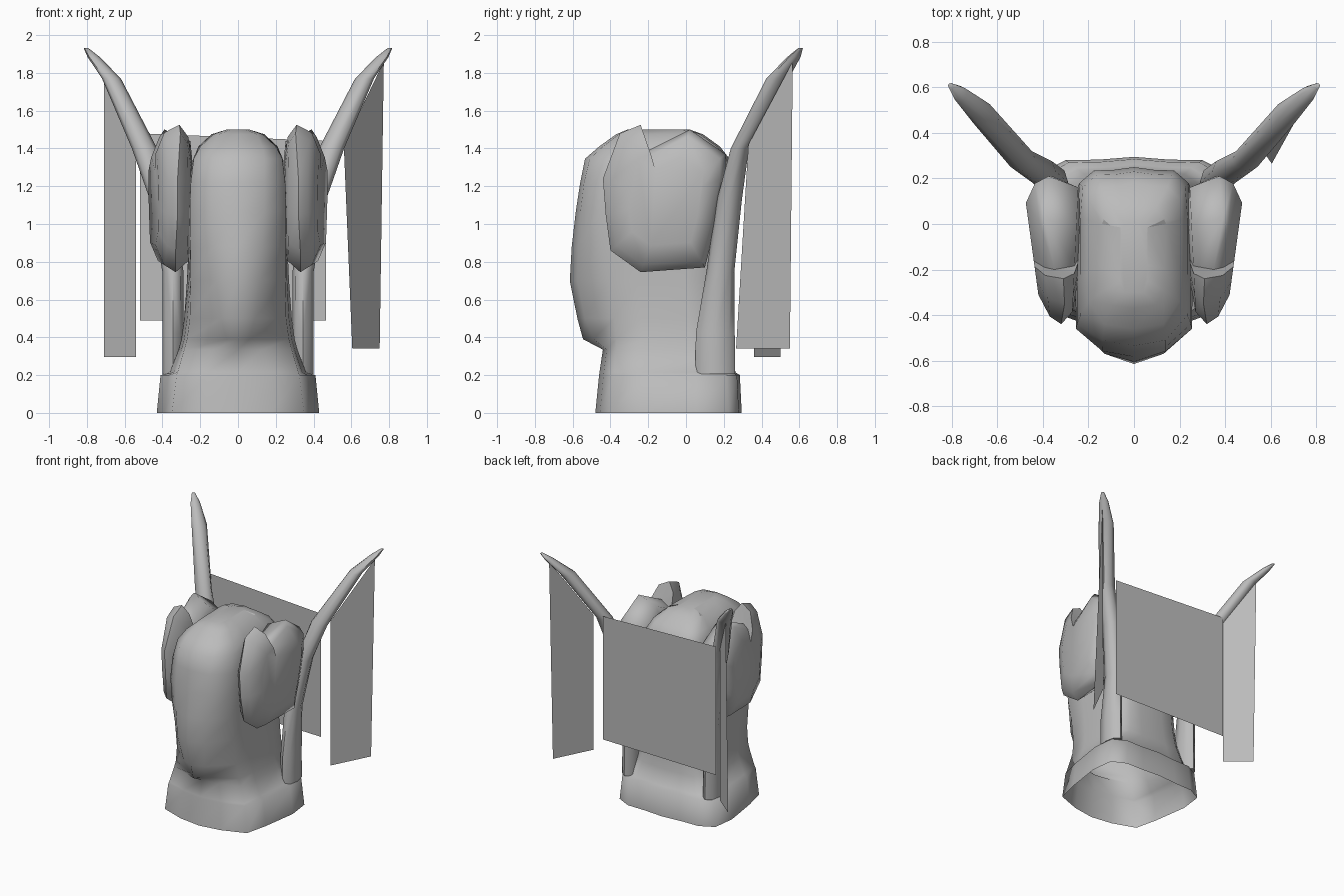
import bpy, bmesh, math

if "Cube" in bpy.data.objects:
    bpy.data.objects.remove(bpy.data.objects["Cube"])

grey = bpy.data.materials.new("stone_grey")
grey.diffuse_color = (0.5, 0.5, 0.5, 1)
grey.use_nodes = True
grey.node_tree.nodes["Principled BSDF"].inputs["Base Color"].default_value = grey.diffuse_color


def make(name, rings, angle=40, bottom=True):
    """Skin a stack of closed rings that share one point count."""
    bm = bmesh.new()
    loops = [[bm.verts.new(p) for p in r] for r in rings]
    n = len(loops[0])
    for a, b in zip(loops, loops[1:]):
        for i in range(n):
            j = (i + 1) % n
            bm.faces.new((a[i], a[j], b[j], b[i]))
    if bottom:
        bm.faces.new(loops[0])
    bm.faces.new(loops[-1])
    bmesh.ops.recalc_face_normals(bm, faces=bm.faces)
    return finish(name, bm, angle)


def finish(name, bm, angle):
    me = bpy.data.meshes.new(name)
    bm.to_mesh(me)
    bm.free()
    ob = bpy.data.objects.new(name, me)
    bpy.context.collection.objects.link(ob)
    me.materials.append(grey)
    bpy.ops.object.select_all(action='DESELECT')
    bpy.context.view_layer.objects.active = ob
    ob.select_set(True)
    bpy.ops.object.shade_smooth_by_angle(angle=math.radians(angle))
    return ob


def mirrored(half, s):
    return [(s * x, y, z) for x, y, z in half]


# base, neck, trunk and domed head in one open-bottomed skin:
# z, trunk ridge y, ridge half width, ridge edge y, corner half width, corner y, side half width, back y
def body_ring(z, ya, wm, ym, wc, yc, ws, yb):
    ymid = (yc + yb) / 2
    half = [(0, ya), (wm, ym), (wc, yc), ((wc + ws) / 2, (yc + ymid) / 2), (ws, ymid + 0.1),
            (ws * 0.95, yb - 0.07), (ws * 0.7, yb - 0.015), (ws * 0.35, yb - 0.012)]
    pts = half + [(0, yb)] + [(-x, y) for x, y in reversed(half[1:])]
    return [(x, y, z) for x, y in pts]


make("body", [body_ring(*r) for r in [
    (0.00, -.48, .17, -.455, .35, -.39, .43, .295),
    (0.20, -.46, .16, -.437, .325, -.385, .41, .285),
    (0.215, -.458, .16, -.435, .32, -.38, .36, .262),
    (0.335, -.44, .13, -.42, .285, -.37, .315, .235),
    (0.39, -.545, .06, -.49, .27, -.37, .30, .225),
    (0.50, -.575, .09, -.535, .255, -.38, .285, .21),
    (0.70, -.615, .115, -.575, .25, -.41, .27, .20),
    (0.88, -.605, .13, -.57, .252, -.445, .262, .215),
    (1.07, -.583, .14, -.558, .255, -.46, .258, .24),
    (1.22, -.56, .14, -.54, .25, -.44, .252, .25),
    (1.345, -.535, .14, -.51, .235, -.40, .237, .23),
    (1.41, -.46, .13, -.44, .20, -.34, .21, .18),
    (1.475, -.37, .10, -.355, .13, -.29, .14, .09),
    (1.50, -.31, .04, -.30, .06, -.25, .06, .02)]], angle=65, bottom=False)

# ears: outline in y, z and the x of the rim, with a notch near the top front
EAR = [(-.44, 1.24, .32), (-.35, 1.48, .305), (-.24, 1.525, .31), (-.20, 1.39, .35),
       (.02, 1.5, .39), (.21, 1.37, .375), (.21, 1.25, .36), (.16, 1.0, .36),
       (.10, .77, .35), (-.24, .745, .33), (-.40, .86, .33), (-.425, 1.05, .32)]


def ear_ring(k, x_front=None, x_back=None):
    out = []
    for y, z, x in EAR:
        if x_front is not None:
            x = x_front + (x_back - x_front) * (y + 0.44) / 0.65
        out.append((x, -0.1 + (y + 0.1) * k, 1.12 + (z - 1.12) * k))
    return out


# curved horns rising from the base: x, y, z, x radius, y radius
HORN = [(.345, .155, .205, .055, .105), (.345, .155, .42, .055, .103), (.345, .182, .75, .056, .074),
        (.405, .23, 1.13, .062, .066), (.495, .285, 1.4, .067, .048), (.67, .485, 1.77, .05, .06),
        (.765, .572, 1.885, .032, .035), (.805, .607, 1.932, .012, .012)]


def horn_ring(x, y, z, rx, ry):
    return [(x + rx * math.cos(math.tau * k / 8), y + ry * math.sin(math.tau * k / 8), z)
            for k in range(8)]


for side, s in (("left", -1), ("right", 1)):
    ear = [ear_ring(0.5, .25, .235), ear_ring(0.84, .27, .245), ear_ring(1),
           ear_ring(0.9, .37, .435), ear_ring(0.62, .42, .475)]
    make(side + "_ear", [mirrored(r, s) for r in ear], angle=62)
    make(side + "_horn", [mirrored(horn_ring(*r), s) for r in HORN], angle=60)


# flat hanging sheets
def sheet(name, corners):
    bm = bmesh.new()
    bm.faces.new([bm.verts.new(c) for c in corners])
    finish(name, bm, 30)


sheet("back_panel", [(-.52, .38, .49), (.465, .35, .49), (.465, .35, 1.44), (-.52, .38, 1.48)])
sheet("right_banner", [(.605, .265, .34), (.75, .55, .34), (.772, .565, 1.86), (.56, .33, 1.42)])
sheet("left_banner", [(-.54, .36, .295), (-.71, .50, .295), (-.71, .53, 1.78), (-.54, .36, 1.45)])
